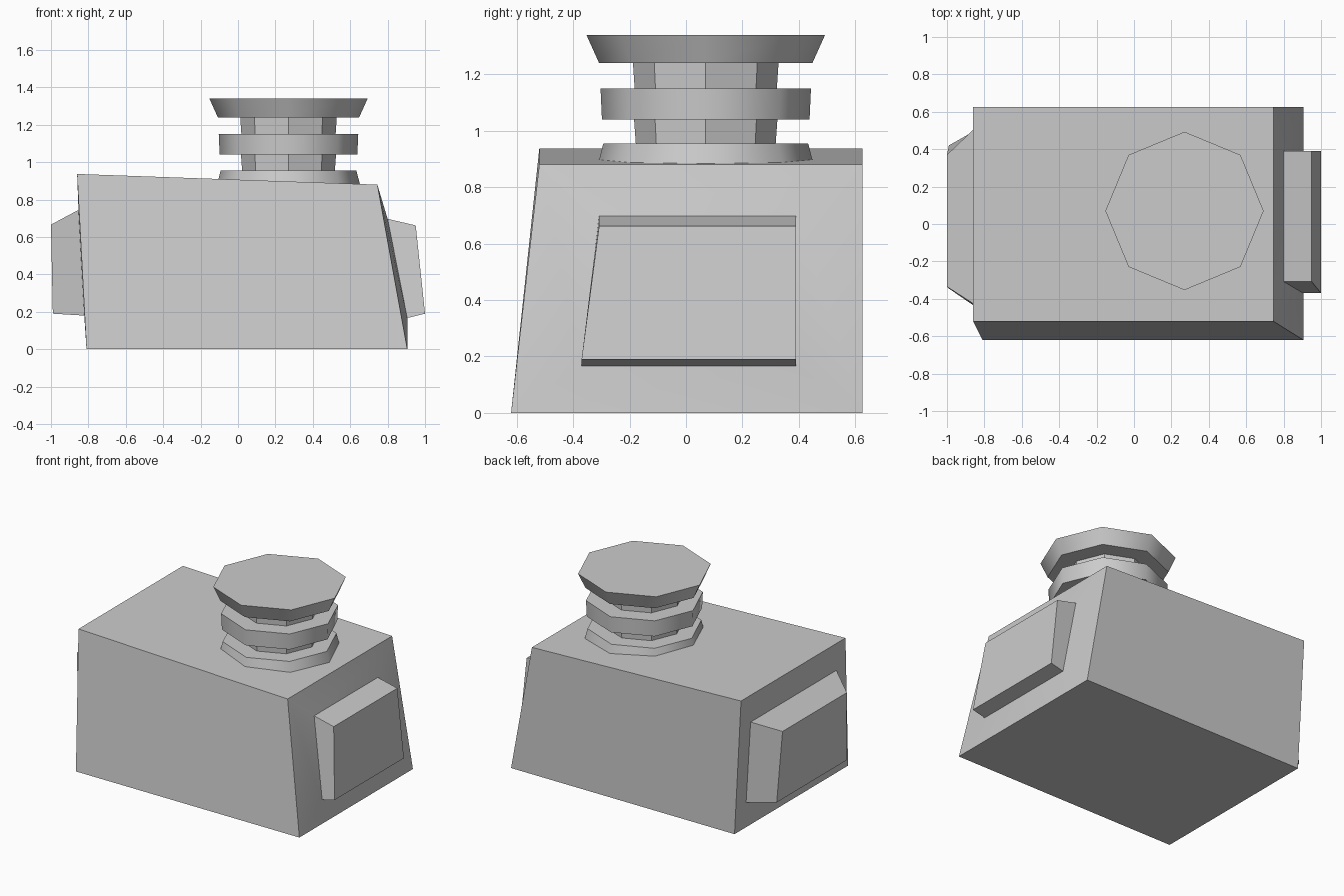
import bpy, bmesh, math

cube = bpy.data.objects.get("Cube")
if cube:
    bpy.data.objects.remove(cube, do_unlink=True)

grey = bpy.data.materials.new("light grey")
grey.use_nodes = True
colour = (0.6, 0.6, 0.6, 1)
grey.diffuse_color = colour
grey.node_tree.nodes["Principled BSDF"].inputs["Base Color"].default_value = colour


def finish(name, bm, smooth_angle=None):
    """Turn a bmesh into a coloured object, optionally smooth below an angle."""
    bmesh.ops.recalc_face_normals(bm, faces=bm.faces[:])
    mesh = bpy.data.meshes.new(name)
    bm.to_mesh(mesh)
    bm.free()
    mesh.materials.append(grey)
    obj = bpy.data.objects.new(name, mesh)
    bpy.context.collection.objects.link(obj)
    if smooth_angle:
        bpy.ops.object.select_all(action='DESELECT')
        obj.select_set(True)
        bpy.context.view_layer.objects.active = obj
        bpy.ops.object.shade_smooth_by_angle(angle=math.radians(smooth_angle))
    return obj


def bridge(bm, ring_a, ring_b):
    """Join two equal rings of vertices with quads."""
    n = len(ring_a)
    for i in range(n):
        j = (i + 1) % n
        bm.faces.new((ring_a[i], ring_a[j], ring_b[j], ring_b[i]))


def side_ring(bm, bottom, top):
    """Four corners of a side: each row is (x, z, front y, back y)."""
    (xb, zb, fb, kb), (xt, zt, ft, kt) = bottom, top
    points = [(xb, fb, zb), (xb, kb, zb), (xt, kt, zt), (xt, ft, zt)]
    return [bm.verts.new(p) for p in points]


# Tapered housing with a raised pad growing out of each side
bm = bmesh.new()
sides = []
for rows in (
    [((0.905, 0, -0.62, 0.625), (0.745, 0.88, -0.52, 0.625)),
     ((0.905, 0.167, -0.37, 0.39), (0.80, 0.697, -0.308, 0.39)),
     ((1.0, 0.19, -0.37, 0.39), (0.95, 0.662, -0.308, 0.39))],
    [((-0.81, 0, -0.62, 0.625), (-0.86, 0.937, -0.52, 0.625)),
     ((-0.822, 0.18, -0.46, 0.515), (-0.853, 0.745, -0.43, 0.51)),
     ((-0.99, 0.19, -0.345, 0.42), (-1.0, 0.666, -0.335, 0.37))],
):
    outer, base, pad = [side_ring(bm, *row) for row in rows]
    bridge(bm, outer, base)
    bridge(bm, base, pad)
    bm.faces.new(pad)
    sides.append(outer)
bridge(bm, *sides)
finish("housing", bm, 25)


def octagon_disc(name, z_low, z_high, r_low, r_high, smooth_angle=None):
    """Eight-sided tapered disc on the tower axis, corners on the axes."""
    bm = bmesh.new()
    rings = []
    for z, r in ((z_low, r_low), (z_high, r_high)):
        rings.append([bm.verts.new((r * math.cos(i * math.pi / 4),
                                    r * math.sin(i * math.pi / 4), z))
                      for i in range(8)])
        bm.faces.new(rings[-1])
    bridge(bm, *rings)
    obj = finish(name, bm, smooth_angle)
    obj.location = (0.27, 0.07, 0)


# Stacked octagonal tower
octagon_disc("tower_base", 0.87, 0.955, 0.385, 0.363, 48)
octagon_disc("lower_neck", 0.955, 1.04, 0.248, 0.254)
octagon_disc("middle_disc", 1.04, 1.15, 0.368, 0.373, 48)
octagon_disc("upper_neck", 1.15, 1.24, 0.252, 0.258)
octagon_disc("top_cap", 1.24, 1.34, 0.378, 0.423, 48)
